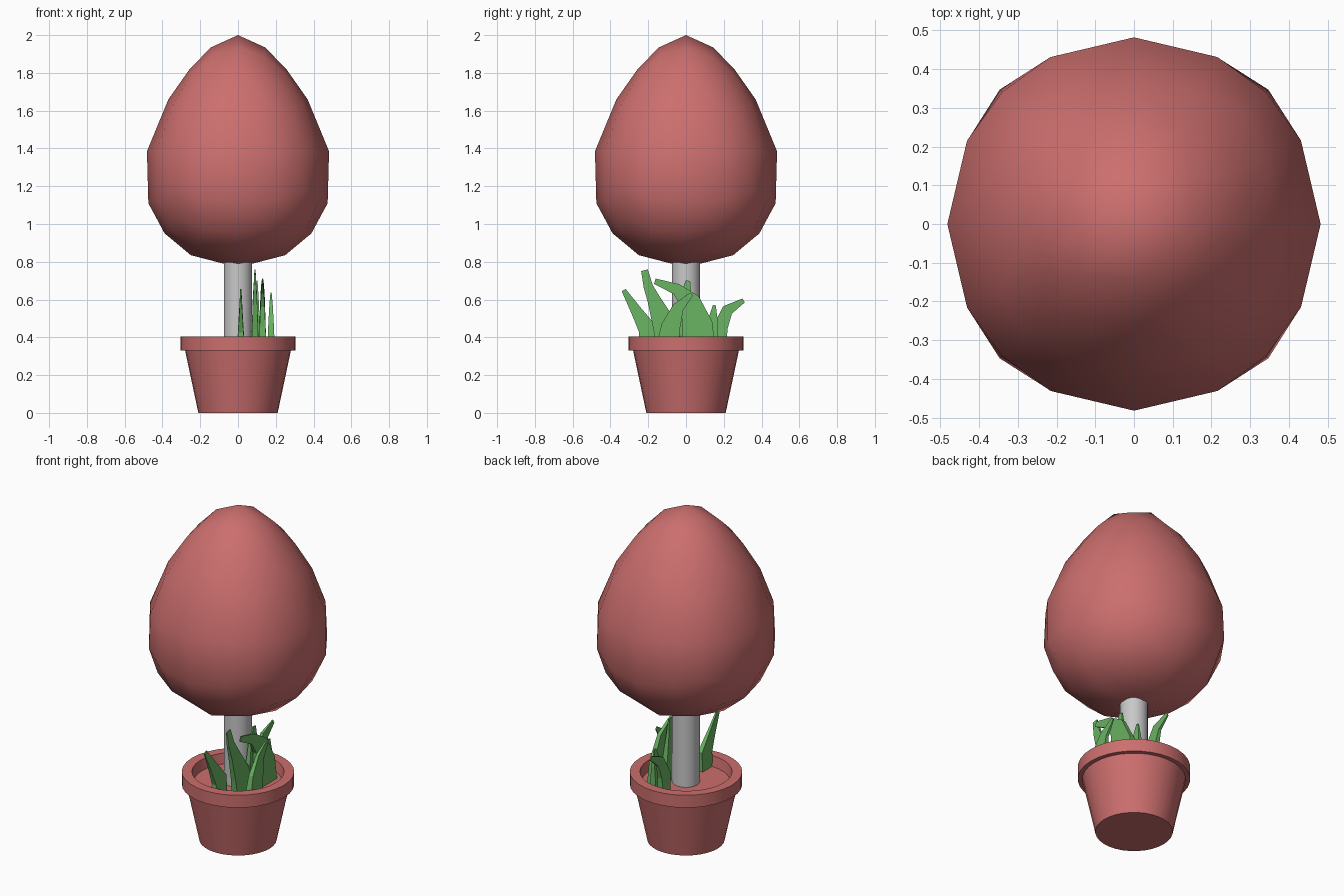
import bpy, bmesh, math
from mathutils import Vector

if "Cube" in bpy.data.objects:
    bpy.data.objects.remove(bpy.data.objects["Cube"], do_unlink=True)


def material(name, rgb):
    m = bpy.data.materials.new(name)
    m.use_nodes = True
    m.diffuse_color = (*rgb, 1)
    bsdf = next(n for n in m.node_tree.nodes if n.type == 'BSDF_PRINCIPLED')
    bsdf.inputs["Base Color"].default_value = (*rgb, 1)
    return m


RED = material("dusty_red", (0.6, 0.157, 0.155))
GREY = material("trunk_grey", (0.58, 0.58, 0.58))
GREEN = material("leaf_green", (0.14, 0.44, 0.12))


def finish(name, bm, mat, smooth_angle=None):
    bmesh.ops.recalc_face_normals(bm, faces=bm.faces)
    mesh = bpy.data.meshes.new(name)
    bm.to_mesh(mesh)
    bm.free()
    mesh.materials.append(mat)
    ob = bpy.data.objects.new(name, mesh)
    bpy.context.collection.objects.link(ob)
    if smooth_angle:
        bpy.ops.object.select_all(action='DESELECT')
        ob.select_set(True)
        bpy.context.view_layer.objects.active = ob
        bpy.ops.object.shade_smooth_by_angle(angle=math.radians(smooth_angle))
    return ob


def lathe(name, profile, mat, sides=32):
    bm = bmesh.new()
    verts = [bm.verts.new((r, 0, z)) for r, z in profile]
    edges = [bm.edges.new(pair) for pair in zip(verts, verts[1:])]
    bmesh.ops.spin(bm, geom=verts + edges, cent=(0, 0, 0), axis=(0, 0, 1),
                   angle=math.tau, steps=sides)
    bmesh.ops.remove_doubles(bm, verts=bm.verts, dist=0.0005)
    return finish(name, bm, mat, 30)


# Pot with a thick rim and recessed soil surface
SOIL = 0.345
lathe("pot", [(0, 0), (0.21, 0), (0.28, 0.33), (0.305, 0.33), (0.305, 0.405),
              (0.25, 0.405), (0.24, SOIL), (0, SOIL)], RED)

# Trunk
lathe("trunk", [(0, SOIL), (0.075, SOIL), (0.075, 0.86), (0, 0.86)], GREY)

# Crown: gridded cube rounded to a ball, stretched and tapered into an egg
bm = bmesh.new()
bmesh.ops.create_cube(bm, size=2)
bmesh.ops.subdivide_edges(bm, edges=bm.edges[:], cuts=3, use_grid_fill=True)
for v in bm.verts:
    n = v.co.normalized()
    taper = 0.482 * (1 - 0.275 * n.z - 0.11 * n.z ** 2)
    v.co = (n.x * taper, n.y * taper, 1.385 + 0.615 * n.z)
finish("crown", bm, RED, 80)


# Grass blades: flat tapered strips that curve in the y-z plane
def blade(name, x, path):
    bm = bmesh.new()
    pts = [Vector((0, y, z)) for y, z, w in path]
    rings = []
    for i, (p, (y, z, w)) in enumerate(zip(pts, path)):
        d = (pts[min(i + 1, len(pts) - 1)] - pts[max(i - 1, 0)]).normalized()
        side = Vector((0, d.z, -d.y)) if i else Vector((0, 1, 0))
        half = 0.003 + 0.017 * (1 - i / (len(pts) - 1))
        rings.append([bm.verts.new(p + side * w * b + Vector((x + half * a, 0, 0)))
                      for a, b in ((-1, -1), (1, -1), (1, 1), (-1, 1))])
    for low, high in zip(rings, rings[1:]):
        for k in range(4):
            j = (k + 1) % 4
            bm.faces.new((low[k], low[j], high[j], high[k]))
    bm.faces.new(rings[0])
    bm.faces.new(rings[-1])
    finish(name, bm, GREEN)


blade("grass_front", 0.015, [(-0.2, SOIL, 0.05), (-0.2, 0.44, 0.05),
                             (-0.26, 0.535, 0.03), (-0.33, 0.65, 0.012)])
blade("grass_tall", 0.09, [(-0.09, SOIL, 0.07), (-0.11, 0.46, 0.065),
                           (-0.17, 0.6, 0.035), (-0.2, 0.67, 0.025),
                           (-0.22, 0.755, 0.018)])
blade("grass_bent", 0.13, [(0.065, SOIL, 0.09), (0.06, 0.47, 0.08),
                           (0.02, 0.59, 0.055), (-0.05, 0.655, 0.03),
                           (-0.165, 0.697, 0.015)])
blade("grass_outer", 0.175, [(-0.1, SOIL, 0.06), (-0.08, 0.46, 0.05),
                             (-0.04, 0.56, 0.03), (0.03, 0.63, 0.01)])
blade("grass_back", 0.02, [(0.18, SOIL, 0.035), (0.18, 0.45, 0.04),
                           (0.22, 0.545, 0.03), (0.305, 0.595, 0.012)])
blade("grass_short", 0.1, [(0.14, SOIL, 0.03), (0.14, 0.47, 0.03),
                           (0.15, 0.57, 0.008)])
blade("grass_middle", 0.1, [(0.03, SOIL, 0.05), (0.0, 0.5, 0.05),
                            (0.0, 0.62, 0.03), (0.01, 0.7, 0.012)])
